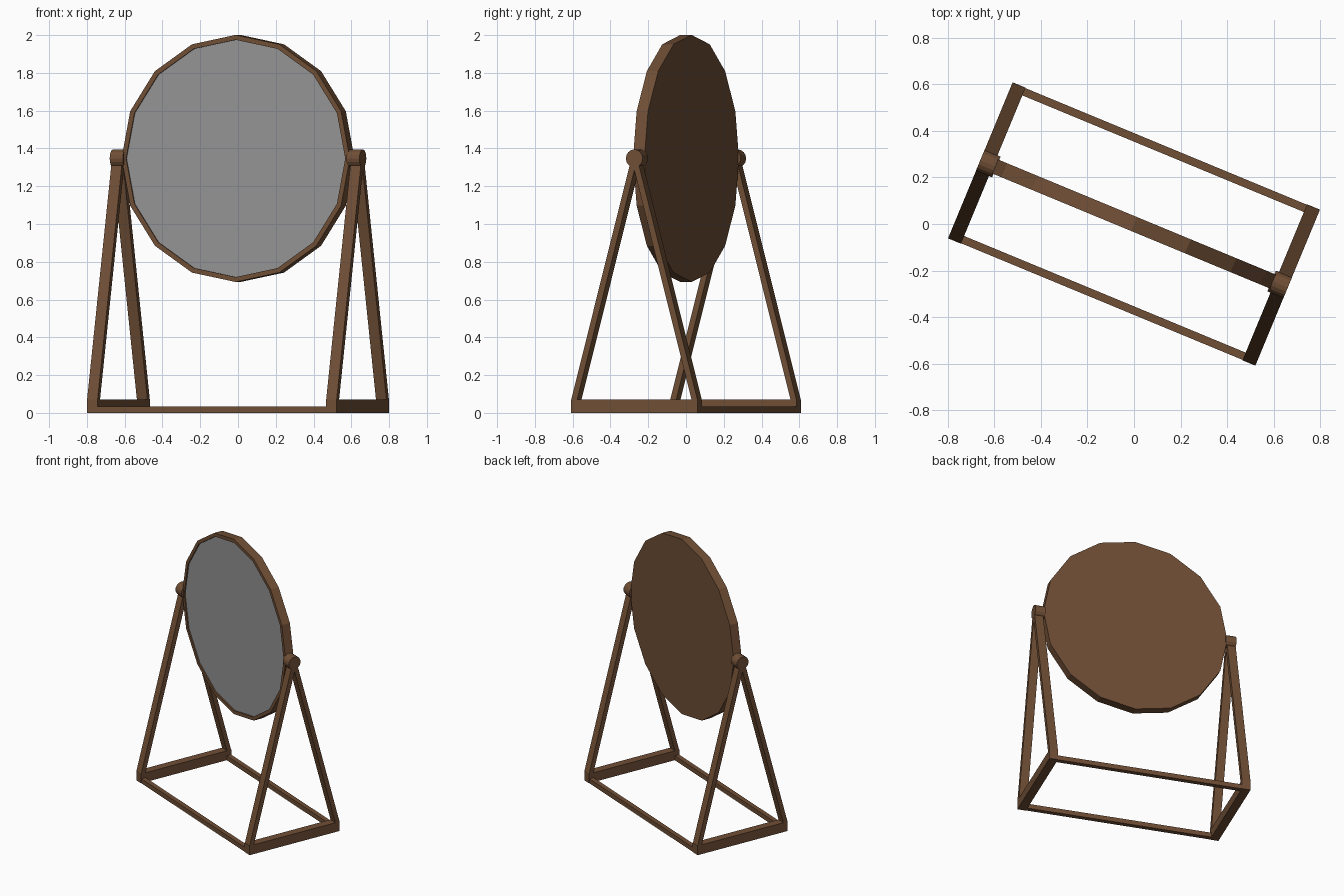
import bpy, bmesh
from math import pi, radians
from mathutils import Matrix, Vector

cube = bpy.data.objects.get("Cube")
if cube:
    bpy.data.objects.remove(cube)

TURN = Matrix.Rotation(radians(-22.5), 4, 'Z')   # whole stand is turned on the floor
HALF_L, HALF_W = 0.715, 0.363                    # half length and half depth of the base
SIDE = 0.06                                      # width of side rails and legs
RAIL = 0.034                                     # thickness of long rails and legs
PIVOT_Z, RADIUS, THICK = 1.347, 0.654, 0.065


def material(name, color):
    m = bpy.data.materials.new(name)
    m.use_nodes = True
    m.diffuse_color = color
    bsdf = m.node_tree.nodes["Principled BSDF"]
    bsdf.inputs["Base Color"].default_value = color
    bsdf.inputs["Roughness"].default_value = 0.8
    return m


wood = material("brown wood", (0.16, 0.077, 0.036, 1))
glass = material("grey glass", (0.30, 0.30, 0.30, 1))


def finish(bm, name, mats=(wood,)):
    bmesh.ops.recalc_face_normals(bm, faces=bm.faces)
    mesh = bpy.data.meshes.new(name)
    bm.to_mesh(mesh)
    bm.free()
    for m in mats:
        mesh.materials.append(m)
    ob = bpy.data.objects.new(name, mesh)
    ob.matrix_world = TURN
    bpy.context.collection.objects.link(ob)
    return ob


def box(name, center, size):
    bm = bmesh.new()
    bmesh.ops.create_cube(bm, size=1, matrix=Matrix.Translation(center) @ Matrix.Diagonal((*size, 1)))
    return finish(bm, name)


def leg(name, x, sy):
    # slanted bar with a level foot, from the base corner up to the pivot
    foot, top = sy * (HALF_W - RAIL / 2), PIVOT_Z
    bm = bmesh.new()
    quad = [(foot - RAIL / 2, 0.065), (foot + RAIL / 2, 0.065), (RAIL / 2, top), (-RAIL / 2, top)]
    face = bm.faces.new([bm.verts.new((x - SIDE / 2, y, z)) for y, z in quad])
    new = bmesh.ops.extrude_face_region(bm, geom=[face])["geom"]
    bmesh.ops.translate(bm, vec=(SIDE, 0, 0), verts=[v for v in new if isinstance(v, bmesh.types.BMVert)])
    return finish(bm, name)


# Base rails, legs and pivots
for side, sx in (("left", 1), ("right", -1)):
    x = sx * (HALF_L - SIDE / 2)
    box(side + "_side_rail", (x, 0, 0.035), (SIDE, 2 * HALF_W, 0.07))
    for end, sy in (("front", -1), ("back", 1)):
        leg(f"{side}_{end}_leg", x, sy)
    bm = bmesh.new()
    bmesh.ops.create_cone(bm, cap_ends=True, segments=16, radius1=0.048, radius2=0.048, depth=0.075,
                          matrix=Matrix.Translation((x - sx * 0.007, 0, PIVOT_Z)) @ Matrix.Rotation(pi / 2, 4, 'Y'))
    finish(bm, side + "_pivot")

for end, sy in (("front", -1), ("back", 1)):
    box(end + "_rail", (0, sy * (HALF_W - RAIL / 2 - 0.002), RAIL / 2),
        (2 * (HALF_L - SIDE), RAIL, RAIL))

# Round sixteen-sided mirror with a slightly sunken glass
bm = bmesh.new()
bmesh.ops.create_cone(bm, cap_ends=True, segments=16, radius1=RADIUS, radius2=RADIUS, depth=THICK,
                      matrix=Matrix.Translation((0, 0, PIVOT_Z)) @ Matrix.Rotation(pi / 2, 4, 'X'))
bm.normal_update()
front = min(bm.faces, key=lambda f: f.calc_center_median().y)
bmesh.ops.inset_region(bm, faces=[front], thickness=0.026)
# sunken wall around the glass
new = bmesh.ops.extrude_discrete_faces(bm, faces=[front])["faces"][0]
bmesh.ops.translate(bm, vec=Vector((0, 0.008, 0)), verts=new.verts)
new.material_index = 1
finish(bm, "mirror_disc", (wood, glass))
